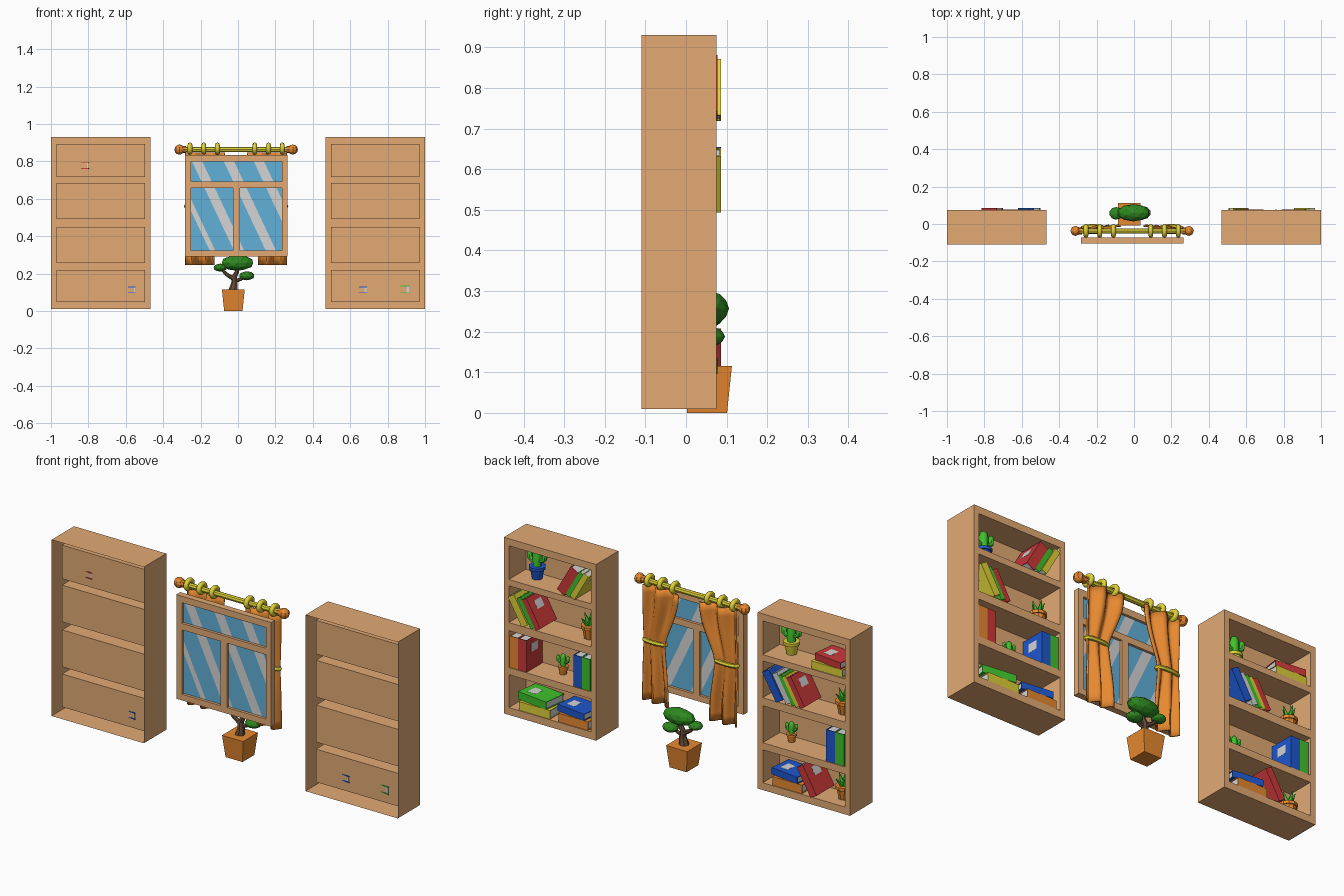
import bpy, bmesh, math
from mathutils import Matrix, Vector

if "Cube" in bpy.data.objects:
    bpy.data.objects.remove(bpy.data.objects["Cube"])

COLORS = {
    "wood": (.76, .40, .175), "orange": (.80, .25, .03), "yellow": (.74, .64, .04),
    "glass_blue": (.12, .44, .70), "page_white": (.66, .66, .66), "leaf_dark_green": (.027, .245, .014),
    "bright_green": (.05, .54, .025), "red": (.60, .04, .04), "blue": (.013, .095, .62),
    "bark_brown": (.14, .075, .04)}
MATS = {}
for n, c in COLORS.items():
    MATS[n] = bpy.data.materials.new(n)
    MATS[n].diffuse_color = (*c, 1)


def make(name, bm, mats, smooth=False):
    """Turn a bmesh into a named object."""
    bmesh.ops.recalc_face_normals(bm, faces=bm.faces[:])
    me = bpy.data.meshes.new(name)
    bm.to_mesh(me)
    bm.free()
    for m in mats:
        me.materials.append(MATS[m])
    ob = bpy.data.objects.new(name, me)
    bpy.context.collection.objects.link(ob)
    if smooth:
        bpy.ops.object.select_all(action='DESELECT')
        ob.select_set(True)
        bpy.context.view_layer.objects.active = ob
        bpy.ops.object.shade_smooth_by_angle(angle=math.radians(50))
    return ob


def box(bm, lo, hi, m=0, mat=Matrix()):
    lo, hi = Vector(lo), Vector(hi)
    M = mat @ Matrix.Translation((lo + hi) / 2) @ Matrix.Diagonal((*(hi - lo), 1))
    vs = bmesh.ops.create_cube(bm, size=1, matrix=M)["verts"]
    for f in {f for v in vs for f in v.link_faces}:
        f.material_index = m


def cone(bm, base, r1, r2, h, n, m=0, rot=Matrix()):
    M = Matrix.Translation(base) @ rot @ Matrix.Translation((0, 0, h / 2))
    vs = bmesh.ops.create_cone(bm, cap_ends=True, segments=n, radius1=r1, radius2=r2,
                               depth=h, matrix=M)["verts"]
    for f in {f for v in vs for f in v.link_faces}:
        f.material_index = m


def tube(bm, pts, radii, n=8, ref=(0, 1, 0), closed=False, m=0):
    """Sweep an n-gon along a path."""
    pts, ref, k, rings = [Vector(p) for p in pts], Vector(ref), len(pts), []
    for i, p in enumerate(pts):
        a, b = (pts[i - 1], pts[(i + 1) % k]) if closed else (pts[max(i - 1, 0)], pts[min(i + 1, k - 1)])
        t = (b - a).normalized()
        u = t.cross(ref).normalized()
        w = u.cross(t)
        r = radii[i] if isinstance(radii, (list, tuple)) else radii
        rings.append([bm.verts.new(p + r * (u * math.cos(q * math.tau / n) + w * math.sin(q * math.tau / n)))
                      for q in range(n)])
    for i in range(k if closed else k - 1):
        A, B = rings[i], rings[(i + 1) % k]
        for q in range(n):
            bm.faces.new((A[q], A[(q + 1) % n], B[(q + 1) % n], B[q])).material_index = m
    if not closed:
        for r in (rings[0], rings[-1]):
            bm.faces.new(r).material_index = m


# ---- bookcases: thin shell, front frame towards +y, four pockets, rear left open
ZS = [.01, .048, .22, .257, .45, .492, .684, .717, .893, .93]
FLOOR = [ZS[i] + .001 for i in (1, 3, 5, 7)]
YF, YP, YB = .075, -.065, -.11
for side, x0, x1 in (("left", -1, -.467), ("right", .467, 1)):
    bm = bmesh.new()
    XS = [x0, x0 + .029, x1 - .029, x1]

    def quad(*c):
        bm.faces.new([bm.verts.new(p) for p in c])

    def ring(a, b, lo, hi, y0, y1):
        loop = [(a, lo), (b, lo), (b, hi), (a, hi)]
        for (xa, za), (xb, zb) in zip(loop, loop[1:] + loop[:1]):
            quad((xa, y0, za), (xb, y0, zb), (xb, y1, zb), (xa, y1, za))

    def plate(a, b, lo, hi, y):
        quad((a, y, lo), (b, y, lo), (b, y, hi), (a, y, hi))
    for i in range(3):
        for j in range(9):
            if i == 1 and j % 2:
                plate(XS[1], XS[2], ZS[j], ZS[j + 1], YP)
                ring(XS[1], XS[2], ZS[j], ZS[j + 1], YP, YF)
            else:
                plate(XS[i], XS[i + 1], ZS[j], ZS[j + 1], YF)
    ring(x0, x1, ZS[0], ZS[-1], YB, YF)
    bmesh.ops.remove_doubles(bm, verts=bm.verts[:], dist=.0001)
    make(side + "_bookcase", bm, ["wood"])


# ---- books: spine towards +y, pivot at the lower resting corner
def book(col, x, z, t, h=.165, tilt=0, s=1, y1=.073, yaw=0):
    y0, c, e = -.06, .004, t / 2
    M = Matrix.Translation((x, 0, z)) @ Matrix.Rotation(math.radians(tilt) * s, 4, 'Y')
    M = M @ Matrix.Translation((-s * e, 0, h / 2)) @ Matrix.Rotation(yaw, 4, 'X') @ Matrix.Translation((0, 0, -h / 2))
    bm = bmesh.new()
    box(bm, (-e, y0, 0), (-e + c, y1, h), 0, M)
    box(bm, (e - c, y0, 0), (e, y1, h), 0, M)
    box(bm, (-e + c, y1 - c, 0), (e - c, y1, h), 0, M)
    box(bm, (-e + c, y0 + .004, .004), (e - c, y1 - c, h - .003), 1, M)
    for q in (-e, e):  # pale plain cover panel
        box(bm, (q - .0006, -.02, h * .55), (q + .0006, .035, h * .82), 1, M)
    make(col + "_book", bm, [col, "page_white"])


def leaning(books, wall, z, s, tilt=30, h=.16):
    x = wall - s * h * math.sin(math.radians(tilt))
    for i, (col, t) in enumerate(books):
        book(col, x, z, t, h, tilt, s, .077 if i else .086)
        x -= s * t / math.cos(math.radians(tilt))


def upright(books, x, z):
    for col, t in books:
        book(col, x, z, t - .001)
        x -= t


def flat(books, x, z):
    for i, (col, t, dx, h) in enumerate(books):
        book(col, x + dx, z, t, h, 90, 1, .066 if i else .072, .13 * i)
        z += t + .0012


# right bookcase
leaning([("yellow", .03), ("bright_green", .025), ("red", .05)], .505, FLOOR[3], -1)
leaning([("yellow", .04), ("bright_green", .025), ("red", .03)], .969, FLOOR[2], 1)
upright([("orange", .05), ("red", .05)], .969, FLOOR[1])
upright([("blue", .05), ("bright_green", .048)], .6, FLOOR[1])
flat([("yellow", .045, 0, .18), ("bright_green", .04, .01, .18)], .735, FLOOR[0])
flat([("orange", .045, 0, .17), ("blue", .035, .012, .17)], .515, FLOOR[0])
# left bookcase
flat([("yellow", .04, 0, .18), ("red", .035, .0, .165)], -.955, FLOOR[3])
leaning([("blue", .045), ("page_white", .03), ("bright_green", .02), ("yellow", .02), ("red", .03)],
        -.5, FLOOR[2], 1)
upright([("blue", .052), ("bright_green", .052)], -.86, FLOOR[1])
flat([("orange", .045, 0, .17), ("blue", .035, .015, .165)], -.72, FLOOR[0])
leaning([("red", .04)], -.70, FLOOR[0], 1)


# ---- small potted plants on the shelves
def pot_base(bm, x, y, z, k):
    cone(bm, (x, y, z), .026 * k, .035 * k, .05 * k, 10)
    cone(bm, (x, y, z + .05 * k), .041 * k, .041 * k, .015 * k, 10)


def cactus(x, z, pot, k=1.0, y=-.015):
    bm = bmesh.new()
    pot_base(bm, x, y, z, k)

    def P(a, b):
        return (x + a * k, y, z + b * k)
    tube(bm, [P(0, .06), P(0, .13), P(0, .15), P(0, .16)], [.021 * k, .022 * k, .017 * k, .006 * k], m=1)
    for s, b in ((-1, .095), (1, .085)):
        tube(bm, [P(0, b), P(.03 * s, b + .003), P(.043 * s, b + .015), P(.044 * s, b + .045), P(.044 * s, b + .055)],
             [.012 * k, .012 * k, .014 * k, .013 * k, .005 * k], 6, m=1)
    make("potted_cactus", bm, [pot, "bright_green"], True)


def aloe(x, z, pot, y=-.005, k=1.05):
    bm = bmesh.new()
    pot_base(bm, x, y, z, k)
    for i in range(5):
        R = Matrix.Rotation(i * math.tau / 5, 4, 'Z') @ Matrix.Rotation(.7 if i % 2 else .4, 4, 'Y')
        cone(bm, (x, y, z + .055), .017, .002, .075, 5, 1, R)
    make("potted_succulent", bm, [pot, "bright_green"])


cactus(.87, FLOOR[3], "blue")
cactus(-.60, FLOOR[3], "yellow")
cactus(.72, FLOOR[1], "orange", .65)
cactus(-.60, FLOOR[1], "orange", .65)
aloe(.56, FLOOR[2], "orange")
aloe(-.91, FLOOR[2], "orange")
aloe(-.91, FLOOR[0], "orange")

# ---- window frame and glazing
CX = -.01
bm = bmesh.new()
for x0, x1, z0, z1 in ((-.283, -.25, .29, .834), (.235, .265, .29, .834), (-.25, .235, .29, .322),
                       (-.25, .235, .80, .834), (-.25, .235, .658, .692), (-.027, .01, .322, .658)):
    box(bm, (x0, -.105, z0), (x1, -.072, z1))
make("window_frame", bm, ["wood"])
STRIPES = [(0, .03), (.13, .185), (.30, .355), (.46, .515)]
bm = bmesh.new()
box(bm, (-.25, -.091, .322), (.235, -.085, .80))
for u in [v for s in STRIPES for v in s]:
    bmesh.ops.bisect_plane(bm, geom=bm.verts[:] + bm.edges[:] + bm.faces[:],
                           plane_co=(u, 0, 0), plane_no=(1, 0, .47))
for f in bm.faces:
    c = f.calc_center_median()
    f.material_index = int(any(a < c.x + .47 * c.z < b for a, b in STRIPES))
make("window_glass", bm, ["glass_blue", "page_white"])

# ---- curtain rod, finials and rings
RY, RZ = -.037, .863
bm = bmesh.new()
tube(bm, [(CX - .285, RY, RZ), (CX + .285, RY, RZ)], .014, 8)
make("curtain_rod", bm, ["yellow"])
bm = bmesh.new()
for s in (-1, 1):
    bmesh.ops.create_uvsphere(bm, u_segments=8, v_segments=6, radius=.027,
                              matrix=Matrix.Translation((CX + s * .303, RY, RZ)))
    tube(bm, [(CX + s * .268, RY, RZ), (CX + s * .285, RY, RZ)], .019, 8)
make("rod_finials", bm, ["orange"])
bm = bmesh.new()
for s in (-1, 1):
    for d in (.10, .173, .247):
        tube(bm, [(CX + s * d, RY + .025 * math.cos(a * math.tau / 14), RZ + .005 + .021 * math.sin(a * math.tau / 14))
                  for a in range(14)], .0125, 8, (1, 0, 0), True)
make("curtain_rings", bm, ["yellow"], True)


# ---- curtains, gathered by tie bands
def inner(z):
    a, b, f = (.145, .06, (z - .56) / .285) if z > .56 else (.145, .118, (.56 - z) / .315)
    return a + (b - a) * math.sin(min(f, 1) * math.pi / 2) ** 1.3 if f > 0 else a


for name, s in (("left", -1), ("right", 1)):
    bm = bmesh.new()
    rows = []
    for j in range(15):
        z = .245 + .603 * j / 14
        amp = .008 + .012 * min(1, abs(z - .56) / .2)
        rows.append([bm.verts.new((CX + s * (inner(z) + (.270 - inner(z)) * i / 20),
                                   -.027 + amp * math.sin(i / 20 * math.tau * 2 + .8), z)) for i in range(21)])
    for A, B in zip(rows, rows[1:]):
        for i in range(20):
            bm.faces.new((A[i], A[i + 1], B[i + 1], B[i]))
    ob = make(name + "_curtain", bm, ["orange"], True)
    sol = ob.modifiers.new("thickness", 'SOLIDIFY')
    sol.thickness, sol.offset = .008, 0
    bm = bmesh.new()
    tube(bm, [(CX + s * .207 + .062 * math.cos(a * math.tau / 20), -.027 + .016 * math.sin(a * math.tau / 20), .56)
              for a in range(20)], .011, 6, (0, 0, 1), True)
    make(name + "_curtain_tie", bm, ["yellow"], True)

# ---- bonsai in a square tapered pot
PX, PY = -.025, .052
bm = bmesh.new()
cone(bm, (PX, PY, 0), .049 * 2 ** .5, .061 * 2 ** .5, .115, 4, 0, Matrix.Rotation(math.pi / 4, 4, 'Z'))
make("plant_pot", bm, ["orange"])
bm = bmesh.new()
tube(bm, [(PX, PY, .11), (-.018, PY, .15), (-.02, PY, .18), (-.005, PY, .21), (0, PY, .24)],
     [.026, .018, .015, .012, .009], 7)
tube(bm, [(-.02, PY, .17), (-.06, PY, .195), (-.09, PY, .225)], [.012, .01, .007], 6)
tube(bm, [(-.015, PY, .16), (.015, PY, .17), (.04, PY, .185)], [.011, .009, .007], 6)
make("plant_trunk", bm, ["bark_brown"])
bm = bmesh.new()
for c, r in (((-.003, .06, .257), (.088, .046, .042)), ((-.095, .057, .232), (.037, .034, .021)),
             ((.047, .06, .188), (.042, .036, .024))):
    bmesh.ops.create_icosphere(bm, subdivisions=2, radius=1,
                               matrix=Matrix.Translation(c) @ Matrix.Diagonal((*r, 1)))
make("plant_foliage", bm, ["leaf_dark_green"])

for m in bpy.data.materials:
    if m.users and not m.is_grease_pencil:
        m.use_nodes = True
        m.node_tree.nodes["Principled BSDF"].inputs["Base Color"].default_value = m.diffuse_color
